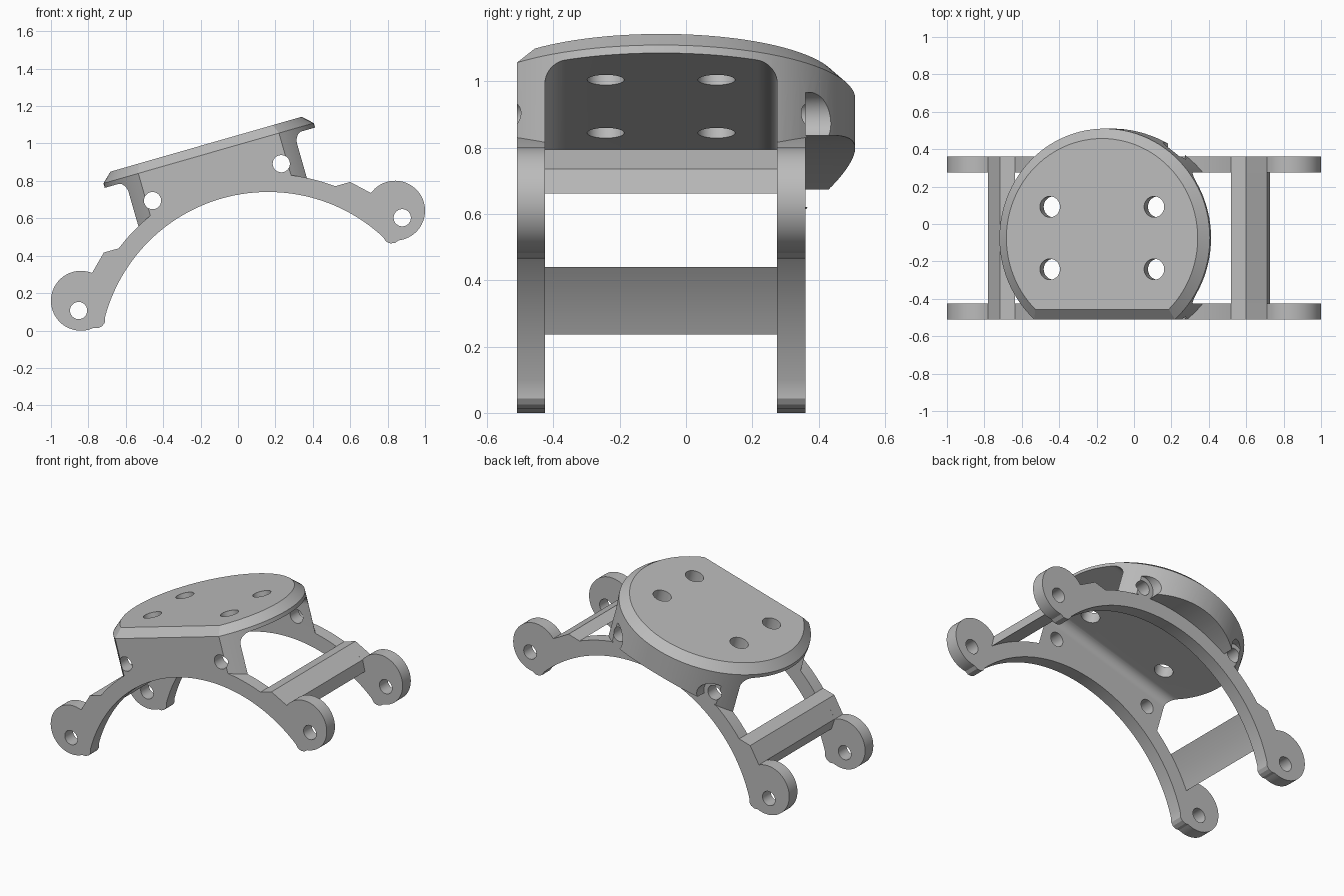
import bpy, bmesh
from math import radians, sin, cos, asin, degrees
from mathutils import Matrix, Vector

cube = bpy.data.objects.get("Cube")
if cube:
    bpy.data.objects.remove(cube, do_unlink=True)

grey = bpy.data.materials.new("light grey")
grey.use_nodes = True
grey.diffuse_color = (0.5, 0.5, 0.5, 1)
grey.node_tree.nodes["Principled BSDF"].inputs["Base Color"].default_value = (0.5, 0.5, 0.5, 1)

# The bracket is modelled upright and symmetric, then tilted into place
TILT = Matrix.Translation((0, 0, 0.4)) @ Matrix.Rotation(radians(-16), 4, 'Y')
ARC_Z = -0.585                      # centre height of the arched arms
FRONT, BACK = (-0.51, -0.425), (0.275, 0.36)
MID_Y = -0.075


def arc(cx, cz, r, a0, a1, n):
    return [(cx + r * cos(radians(a0 + (a1 - a0) * i / n)),
             cz + r * sin(radians(a0 + (a1 - a0) * i / n))) for i in range(n + 1)]


def finish(name, bm):
    bmesh.ops.recalc_face_normals(bm, faces=bm.faces)
    mesh = bpy.data.meshes.new(name)
    bm.to_mesh(mesh)
    bm.free()
    mesh.materials.append(grey)
    ob = bpy.data.objects.new(name, mesh)
    bpy.context.collection.objects.link(ob)
    return ob


def prism(name, points, direction):
    bm = bmesh.new()
    face = bm.faces.new([bm.verts.new(p) for p in points])
    new = bmesh.ops.extrude_face_region(bm, geom=[face])["geom"]
    bmesh.ops.translate(bm, vec=Vector(direction),
                        verts=[v for v in new if isinstance(v, bmesh.types.BMVert)])
    return finish(name, bm)


def along_y(name, outline, y0, y1):
    return prism(name, [(x, y0, z) for x, z in outline], (0, y1 - y0, 0))


def cut(ob, cutters):
    for c in cutters:
        mod = ob.modifiers.new("cut", 'BOOLEAN')
        mod.operation, mod.solver, mod.object = 'DIFFERENCE', 'EXACT', c
    bpy.context.view_layer.update()
    mesh = bpy.data.meshes.new_from_object(
        ob.evaluated_get(bpy.context.evaluated_depsgraph_get()))
    ob.modifiers.clear()
    ob.data = mesh
    for c in cutters:
        bpy.data.objects.remove(c, do_unlink=True)


# Arched arm outline: inner arc, foot, round ear, shoulder, outer arc
half = arc(0, ARC_Z, 0.903, 90, 31, 32)
half += [(0.782, -0.146), (0.80, -0.161), (0.825, -0.166), (0.847, -0.158)]
half += arc(0.874, 0, 0.16, -94, 128, 40)
half += [(0.685, 0.214)]
half += arc(0, ARC_Z, 1.0, 53, 90, 24)
outline = half + [(-x, z) for x, z in reversed(half[1:-1])]

parts = []
for name, (y0, y1) in (("front_arm", FRONT), ("back_arm", BACK)):
    arm = along_y(name, outline, y0, y1)
    cut(arm, [along_y("ear_hole", arc(s * 0.9, -0.047, 0.046, 0, 350, 35), y0 - 0.1, y1 + 0.1)
              for s in (-1, 1)])
    parts.append(arm)

# Cross bars joining the two arms
for name, s in (("low_bar", -1), ("high_bar", 1)):
    bar = arc(0, ARC_Z, 1.0, 53, 39.5, 10) + [(0.775, 0.126), (0.685, 0.214)]
    parts.append(along_y(name, [(s * x, z) for x, z in bar], -0.43, 0.28))


# Round mounting plate with a straight front edge and chamfered top
def plate_ring(bm, r, y_cut, z):
    a = degrees(asin((y_cut - MID_Y) / r))
    return [bm.verts.new((x, y, z)) for x, y in arc(0, MID_Y, r, a, 180 - a, 80)]


bm = bmesh.new()
rings = [plate_ring(bm, 0.585, -0.51, 0.15), plate_ring(bm, 0.585, -0.51, 0.57),
         plate_ring(bm, 0.532, -0.456, 0.62)]
for low, high in zip(rings, rings[1:]):
    for i in range(len(low)):
        j = (i + 1) % len(low)
        bm.faces.new((low[i], low[j], high[j], high[i]))
bm.faces.new(rings[0])
bm.faces.new(rings[-1])
plate = finish("mounting_plate", bm)

# Tunnel with rounded upper corners, leaving a wall above each arm
R = 0.06
y0, y1, roof = FRONT[1], BACK[0], 0.545
tunnel = [(y0, -0.2), (y1, -0.2)]
tunnel += arc(y1 - R, roof - R, R, 0, 90, 10) + arc(y0 + R, roof - R, R, 90, 180, 10)
cutters = [along_y("arch", arc(0, ARC_Z, 0.999, 0, 357, 238), -1, 1),
           prism("tunnel", [(-1, y, z) for y, z in tunnel], (2, 0, 0))]

# Screw holes through the walls, pockets at the back, holes through the top
for s in (-1, 1):
    cutters.append(along_y("wall_hole", arc(s * 0.358, 0.409, 0.046, 0, 350, 35), -0.8, 0.8))
    cutters.append(along_y("pocket", arc(s * 0.358, 0.409, 0.075, 0, 350, 35), BACK[1], 0.8))
    for t in (-1, 1):
        ring = arc(s * 0.29, MID_Y + t * 0.167, 0.056, 0, 350, 35)
        cutters.append(prism("top_hole", [(x, y, 0.5) for x, y in ring], (0, 0, 0.3)))
cut(plate, cutters)
parts.append(plate)

# Tilt everything and shade curved surfaces smoothly
bpy.ops.object.select_all(action='DESELECT')
for ob in parts:
    ob.data.transform(TILT)
    ob.select_set(True)
bpy.context.view_layer.objects.active = plate
bpy.ops.object.shade_smooth_by_angle(angle=radians(25))
